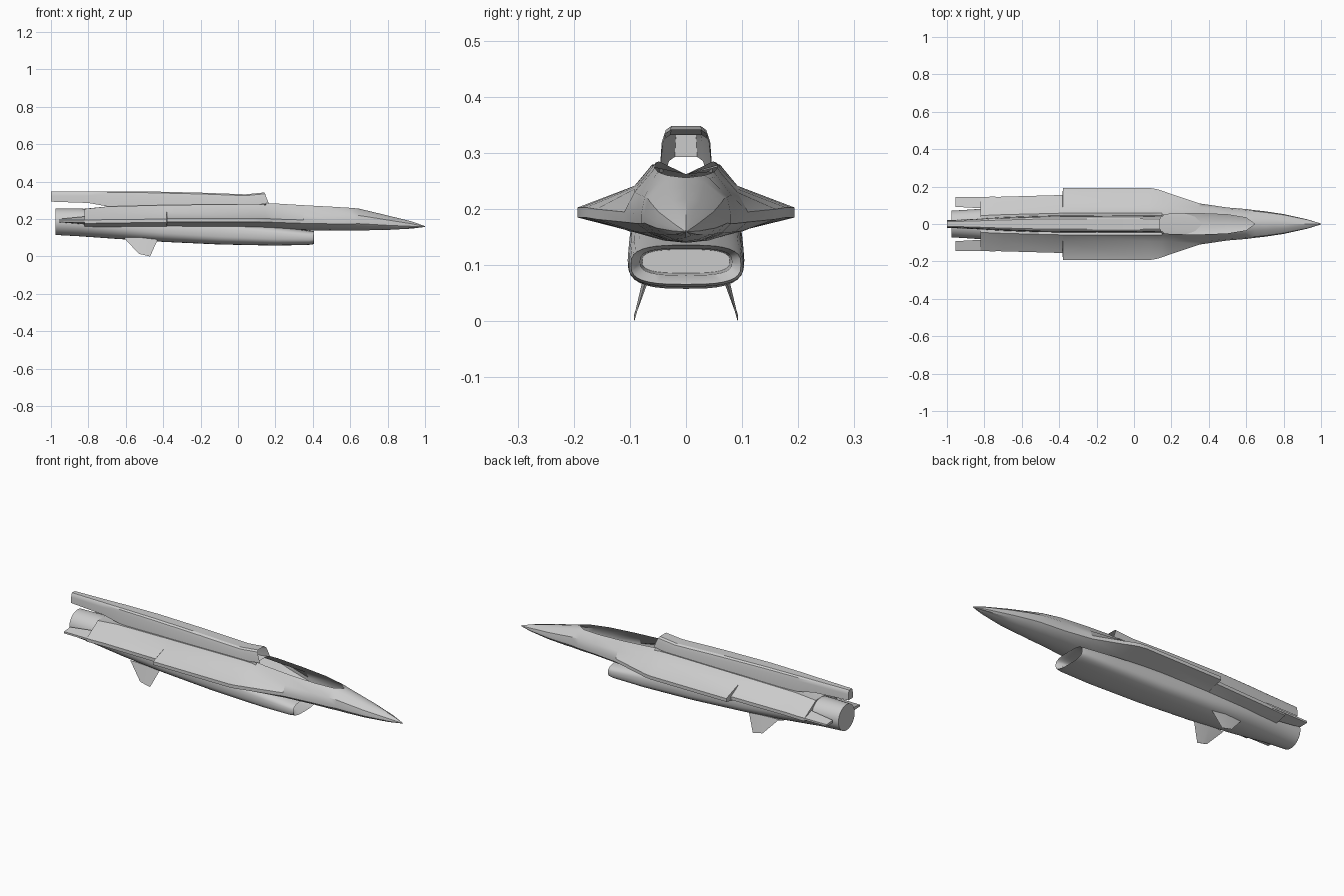
import bpy
import bmesh
import math

cube = bpy.data.objects.get("Cube")
if cube:
    bpy.data.objects.remove(cube, do_unlink=True)

# One paint colour for the whole airframe
paint = bpy.data.materials.new("light_grey_paint")
paint.use_nodes = True
colour = (0.6, 0.6, 0.6, 1)
paint.diffuse_color = colour
paint.node_tree.nodes["Principled BSDF"].inputs["Base Color"].default_value = colour


def loft(name, rings, closed=True, cap_start=False, cap_end=False, angle=30):
    """Skin a list of equal-length rings into one object."""
    bm = bmesh.new()
    rows = [[bm.verts.new(point) for point in ring] for ring in rings]
    count = len(rows[0])
    for a, b in zip(rows, rows[1:]):
        for i in range(count if closed else count - 1):
            j = (i + 1) % count
            bm.faces.new((a[i], a[j], b[j], b[i]))
    if cap_start:
        bm.faces.new(rows[0])
    if cap_end:
        bm.faces.new(rows[-1])
    bmesh.ops.remove_doubles(bm, verts=bm.verts, dist=0.00001)
    bmesh.ops.recalc_face_normals(bm, faces=bm.faces)
    mesh = bpy.data.meshes.new(name)
    bm.to_mesh(mesh)
    bm.free()
    mesh.materials.append(paint)
    obj = bpy.data.objects.new(name, mesh)
    bpy.context.collection.objects.link(obj)
    bpy.ops.object.select_all(action="DESELECT")
    obj.select_set(True)
    bpy.context.view_layer.objects.active = obj
    bpy.ops.object.shade_smooth_by_angle(angle=math.radians(angle))
    return obj


def mirrored(half):
    """Complete a half section by reflecting it across the centre plane."""
    return half + [(x, -y, z) for x, y, z in reversed(half)]


# Upper hull: nose, open cockpit, strakes and wing roots
def hull_section(x, rim, top, shoulder, shoulder_z, chine, chine_z, bottom):
    edge = min(0.018, 0.2 * chine)
    return mirrored([
        (x, rim, top),
        (x, shoulder, shoulder_z),
        (x, min(0.92 * chine, 0.092), (chine_z + shoulder_z) / 2),
        (x, chine, chine_z),
        (x, chine, chine_z - edge),
        (x, min(0.8 * chine, 0.1), bottom + 0.35 * (chine_z - bottom)),
        (x, 0.4 * min(chine, 0.1), bottom + 0.004),
        (x, 0, bottom)])


# x, cockpit rim, top, shoulder, shoulder z, chine, chine z, bottom
hull_stations = [
    (1.0, 0, .162, .001, .161, .002, .16, .158),
    (.93, 0, .187, .01, .183, .024, .166, .149),
    (.8, 0, .219, .025, .213, .053, .177, .142),
    (.7, 0, .243, .03, .236, .068, .186, .14),
    (.645, 0, .256, .034, .248, .074, .19, .14),
    (.6, .033, .26, .042, .255, .08, .19, .14),
    (.5, .05, .266, .056, .258, .088, .192, .14),
    (.35, .056, .274, .062, .265, .11, .195, .14),
    (.2, .054, .283, .062, .272, .16, .2, .14),
    (.15, .048, .285, .06, .275, .178, .203, .14),
    (.12, 0, .262, .06, .279, .187, .203, .14),
    (.08, 0, .262, .06, .28, .193, .203, .14),
    (-.38, 0, .262, .058, .275, .193, .203, .14),
    (-.382, 0, .262, .058, .275, .155, .2, .14),
    (-.7, 0, .262, .05, .267, .146, .197, .14),
    (-.82, 0, .255, .045, .254, .143, .194, .15),
]
loft("upper_hull", [hull_section(*s) for s in hull_stations],
     closed=False, cap_end=True)


# Intake duct, engine bay and nozzle
def duct_section(x, half_width, bottom, top, power, sides=32):
    ring = []
    for i in range(sides):
        angle = 2 * math.pi * i / sides
        c, s = math.cos(angle), math.sin(angle)
        ring.append((x,
                     half_width * math.copysign(abs(c) ** (2 / power), c),
                     (bottom + top) / 2
                     + (top - bottom) / 2 * math.copysign(abs(s) ** (2 / power), s)))
    return ring


duct_stations = [
    (.3, .078, .086, .128, 3),
    (.38, .082, .082, .13, 3),
    (.405, .098, .066, .136, 3),
    (.38, .102, .062, .138, 3),
    (.2, .104, .058, .16, 3),
    (-.1, .102, .064, .19, 3),
    (-.4, .1, .078, .21, 2.6),
    (-.65, .095, .094, .24, 2.3),
    (-.85, .079, .108, .257, 2),
    (-.975, .071, .115, .256, 2),
]
loft("intake_and_engine", [duct_section(*s) for s in duct_stations],
     cap_start=True, cap_end=True)


# Hollow dorsal spine, open at the front and raised clear at the tail
def spine_section(x, width, base, top, slant=0):
    return mirrored([
        (x, width, base),
        (x - slant * 0.6, width * 0.92, top - 0.022),
        (x - slant * 0.8, width * 0.82, top - 0.007),
        (x - slant, width * 0.6, top)])


spine_stations = [
    (.165, .044, .284, .342, .025),
    (.04, .047, .268, .332),
    (-.2, .047, .266, .341),
    (-.5, .044, .265, .348),
    (-.7, .036, .268, .348),
    (-.8, .03, .286, .347),
    (-1.0, .02, .293, .346),
]
loft("dorsal_spine", [spine_section(*s) for s in spine_stations],
     closed=False, cap_end=True)

# Paired tail booms and ventral fins
for side, label in ((1, "left"), (-1, "right")):
    boom = []
    for x, inner, outer, low, high in ((-.74, .08, .146, .165, .222),
                                       (-.955, .092, .144, .183, .2)):
        boom.append([(x, side * inner, low), (x, side * outer, .185),
                     (x, side * outer, .195), (x, side * inner, high)])
    loft(label + "_tail_boom", boom, cap_start=True, cap_end=True)

    fin = []
    for rear, front, y, rear_z, front_z, thick in (
            (-.61, -.425, .064, .1, .1, .007),
            (-.53, -.47, .092, .014, 0, .001)):
        middle, mid_z = (rear + front) / 2, (rear_z + front_z) / 2
        fin.append([(rear, side * y, rear_z),
                    (middle, side * (y + thick), mid_z),
                    (front, side * y, front_z),
                    (middle, side * (y - thick), mid_z)])
    loft(label + "_ventral_fin", fin, cap_start=True, cap_end=True, angle=10)
